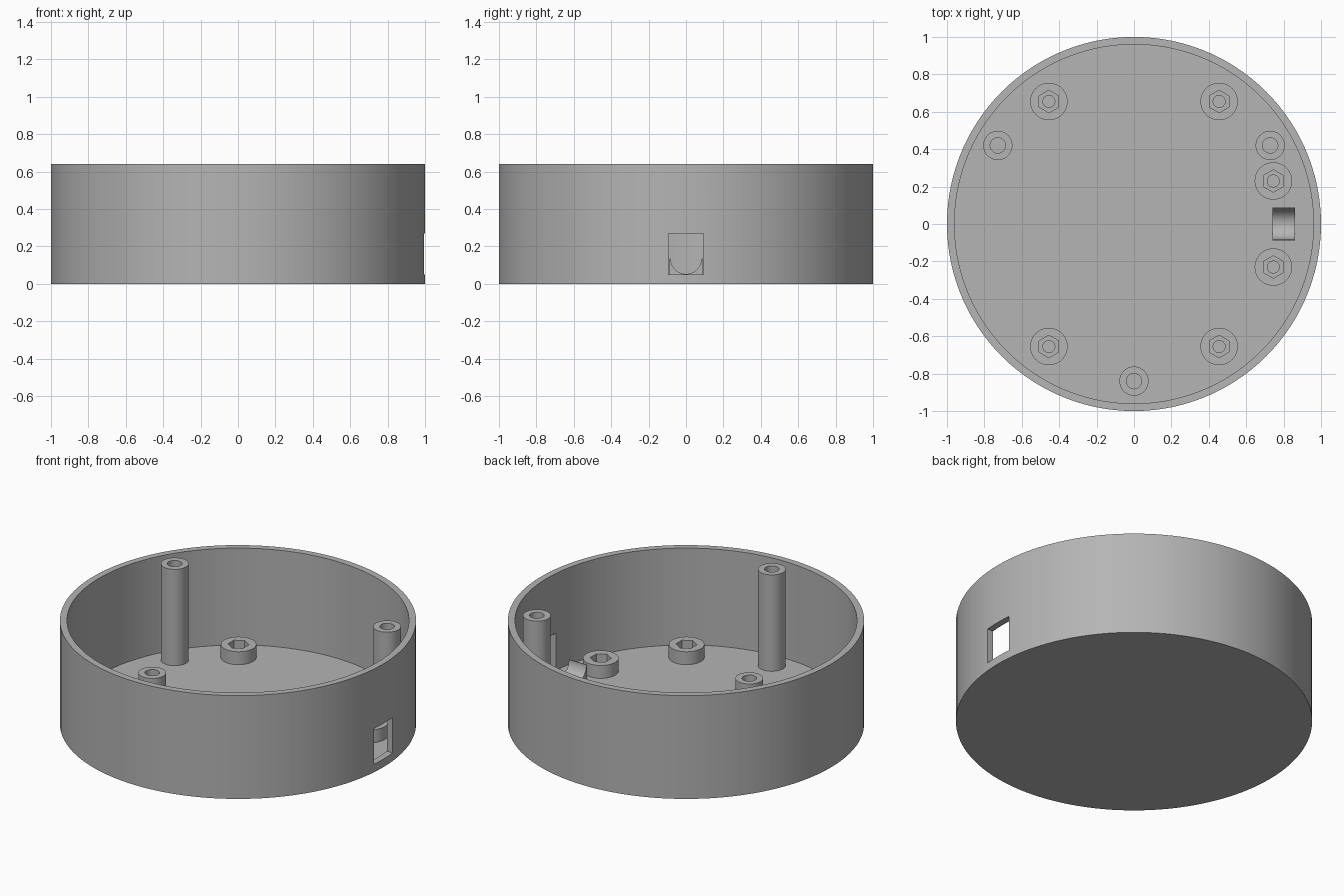
import bpy
import bmesh
from math import sin, cos, pi, radians

cube = bpy.data.objects.get("Cube")
if cube:
    bpy.data.objects.remove(cube, do_unlink=True)

# Single plastic colour
GREY = (0.46, 0.46, 0.46, 1)
plastic = bpy.data.materials.new("grey plastic")
plastic.use_nodes = True
plastic.diffuse_color = GREY
plastic.node_tree.nodes["Principled BSDF"].inputs["Base Color"].default_value = GREY

HEIGHT = 0.64
FLOOR = 0.04


def finish(name, bm, location=(0, 0, 0)):
    bmesh.ops.recalc_face_normals(bm, faces=bm.faces)
    mesh = bpy.data.meshes.new(name)
    bm.to_mesh(mesh)
    bm.free()
    mesh.materials.append(plastic)
    obj = bpy.data.objects.new(name, mesh)
    obj.location = location
    bpy.context.collection.objects.link(obj)
    return obj


def select(obj):
    bpy.ops.object.select_all(action="DESELECT")
    obj.select_set(True)
    bpy.context.view_layer.objects.active = obj


def smooth(obj):
    select(obj)
    bpy.ops.object.shade_smooth_by_angle(angle=radians(30))


def circle(radius):
    return lambda a: radius


def hexagon(radius):
    # Distance to a hexagon outline with corners on the y axis
    return lambda a: radius * cos(pi / 6) / cos((a + pi / 6) % (pi / 3) - pi / 6)


def stack(name, rings, segments, location=(0, 0, 0)):
    """Closed solid through (outline, z) rings, capped at both ends."""
    bm = bmesh.new()
    loops = []
    for outline, z in rings:
        angles = [2 * pi * i / segments for i in range(segments)]
        loops.append([bm.verts.new((outline(a) * cos(a), outline(a) * sin(a), z))
                      for a in angles])
    for low, high in zip(loops, loops[1:]):
        for i in range(segments):
            j = (i + 1) % segments
            bm.faces.new((low[i], low[j], high[j], high[i]))
    bm.faces.new(loops[0])
    bm.faces.new(loops[-1])
    return finish(name, bm, location)


# Round open case
case = stack("case_shell", [(circle(1), 0), (circle(1), HEIGHT),
                            (circle(0.96), HEIGHT), (circle(0.96), FLOOR)], 120)

# Cable window cut through the +x wall
bm = bmesh.new()
bmesh.ops.create_cube(bm, size=1)
bmesh.ops.scale(bm, vec=(0.2, 0.185, 0.22), verts=bm.verts)
cutter = finish("window_cutter", bm, (1, 0, 0.16))
cutter.hide_render = True
cut = case.modifiers.new("window", "BOOLEAN")
cut.operation = "DIFFERENCE"
cut.solver = "EXACT"
cut.object = cutter
select(case)
bpy.ops.object.modifier_apply(modifier=cut.name)
bpy.data.objects.remove(cutter, do_unlink=True)
smooth(case)

# Tall screw posts with round holes
posts = {"left": (0.728, 0.42), "right": (-0.728, 0.42), "front": (0, -0.84)}
for side, (x, y) in posts.items():
    smooth(stack("tall_post_" + side,
                 [(circle(0.078), FLOOR - 0.01), (circle(0.078), HEIGHT - 0.003),
                  (circle(0.041), HEIGHT - 0.003), (circle(0.041), FLOOR + 0.01)],
                 48, (x, y, 0)))

# Low bosses with a hexagonal nut pocket and a screw hole
for sx, sy, spot in ((0.455, 0.655, "corner"), (-0.455, 0.655, "corner"), (0.745, 0.23, "window")):
    for flip in (1, -1):
        name = f"nut_boss_{spot}_{'left' if sx > 0 else 'right'}_{'back' if flip > 0 else 'front'}"
        smooth(stack(name,
                     [(circle(0.1), FLOOR - 0.01), (circle(0.1), 0.12),
                      (hexagon(0.06), 0.12), (hexagon(0.06), 0.07),
                      (circle(0.032), 0.07), (circle(0.032), FLOOR + 0.003)],
                     48, (sx, sy * flip, 0)))

# Cable saddle: block with a half-round groove, extruded along x
TOP, HALF, GROOVE = 0.135, 0.087, 0.082
profile = [(HALF, FLOOR - 0.01), (HALF, TOP)]
profile += [(GROOVE * cos(pi * i / 24), TOP - GROOVE * sin(pi * i / 24)) for i in range(25)]
profile += [(-HALF, TOP), (-HALF, FLOOR - 0.01)]
bm = bmesh.new()
face = bm.faces.new([bm.verts.new((0.74, y, z)) for y, z in profile])
extruded = bmesh.ops.extrude_face_region(bm, geom=[face])["geom"]
bmesh.ops.translate(bm, vec=(0.12, 0, 0),
                    verts=[v for v in extruded if isinstance(v, bmesh.types.BMVert)])
if not face.is_valid or len(bm.faces) == len(profile) + 1:
    bm.faces.new([v for v in sorted(bm.verts, key=lambda v: v.index)][:len(profile)])
smooth(finish("cable_saddle", bm))
